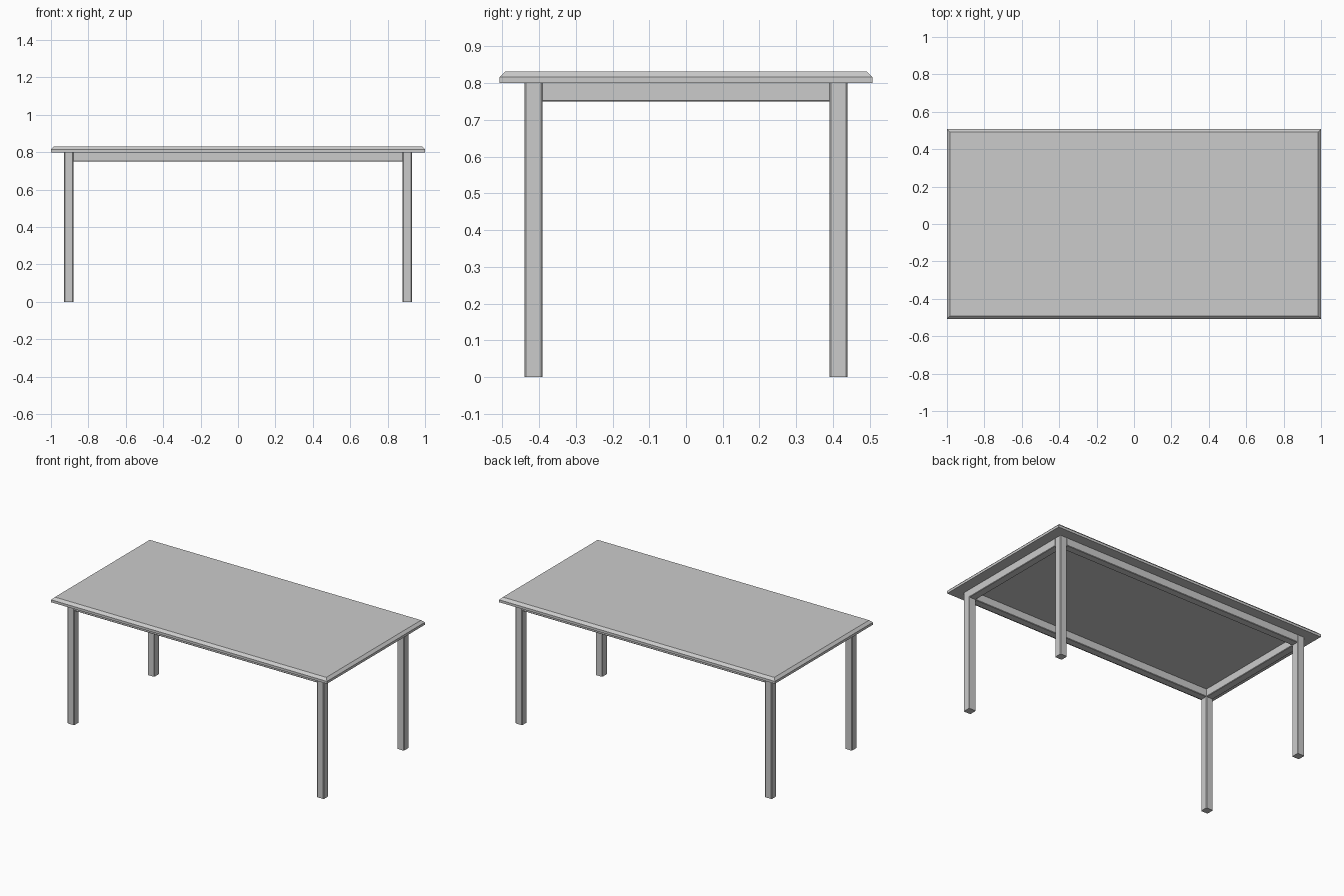
import bpy, bmesh

if "Cube" in bpy.data.objects:
    bpy.data.objects.remove(bpy.data.objects["Cube"])


def box(name, lo, hi, bevel=0.0, pick=lambda e: True):
    """Axis-aligned box with an optional flat chamfer on chosen edges."""
    bm = bmesh.new()
    bmesh.ops.create_cube(bm, size=1)
    for v in bm.verts:
        for i in range(3):
            v.co[i] = hi[i] if v.co[i] > 0 else lo[i]
    if bevel:
        bmesh.ops.bevel(bm, geom=[e for e in bm.edges if pick(e)], offset=bevel,
                        segments=1, profile=0.5, affect='EDGES')
    mesh = bpy.data.meshes.new(name)
    bm.to_mesh(mesh)
    bm.free()
    obj = bpy.data.objects.new(name, mesh)
    bpy.context.collection.objects.link(obj)
    return obj


TOP_Z, APRON_Z = 0.80, 0.75
X_OUT, X_IN = 0.93, 0.88
Y_OUT, Y_IN = 0.44, 0.39


def is_upright(e):
    return abs(e.verts[0].co.z - e.verts[1].co.z) > 0.1


def is_low(e):
    return all(v.co.z < APRON_Z + 0.01 for v in e.verts)


# Tabletop with a chamfered upper rim
box("tabletop", (-1, -0.507, TOP_Z), (1, 0.507, 0.832), 0.016,
    lambda e: all(v.co.z > 0.82 for v in e.verts))

# Legs with softened upright edges
for sx, x_name in ((-1, "left"), (1, "right")):
    for sy, y_name in ((-1, "front"), (1, "back")):
        xs = sorted((sx * X_IN, sx * X_OUT))
        ys = sorted((sy * Y_IN, sy * Y_OUT))
        box(f"{y_name}_{x_name}_leg", (xs[0], ys[0], 0), (xs[1], ys[1], TOP_Z),
            0.004, is_upright)

# Aprons between the legs, flush with their outer faces
for s, name in ((-1, "front"), (1, "back")):
    ys = sorted((s * Y_IN, s * Y_OUT))
    box(f"{name}_apron", (-X_IN, ys[0], APRON_Z), (X_IN, ys[1], TOP_Z), 0.003,
        lambda e: is_low(e) and abs(e.verts[0].co.x - e.verts[1].co.x) > 0.1)
for s, name in ((-1, "left"), (1, "right")):
    xs = sorted((s * X_IN, s * X_OUT))
    box(f"{name}_apron", (xs[0], -Y_IN, APRON_Z), (xs[1], Y_IN, TOP_Z), 0.003,
        lambda e: is_low(e) and abs(e.verts[0].co.y - e.verts[1].co.y) > 0.1)
